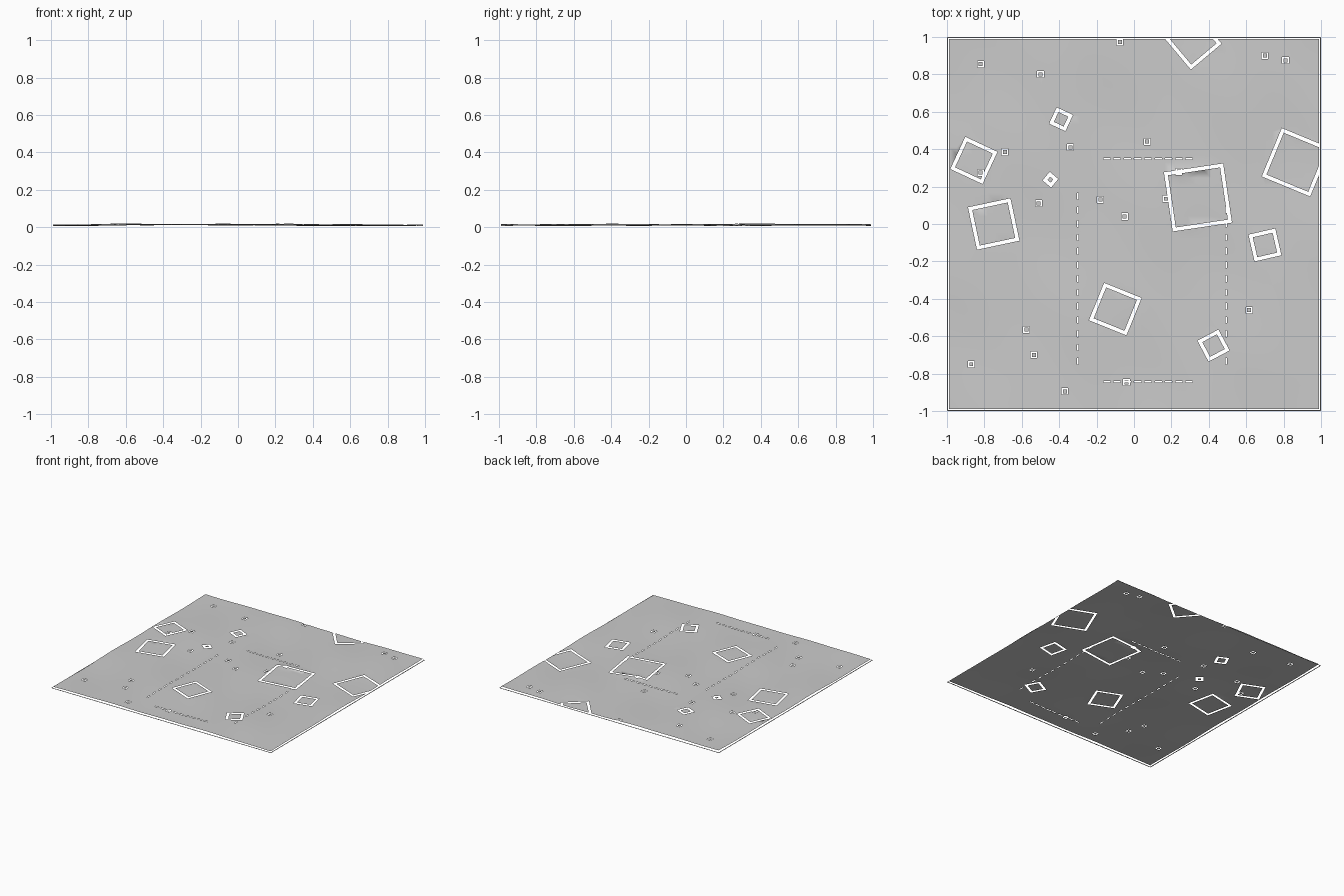
import bpy, bmesh
from math import sin, cos, radians, exp
from mathutils import Vector
from mathutils.geometry import delaunay_2d_cdt

if "Cube" in bpy.data.objects:
    bpy.data.objects.remove(bpy.data.objects["Cube"])

EDGE = 0.988      # half size of the terrain sheet

# Large open frames: x, y, side, angle
FRAMES = [(-.39, .56, .096, -25), (-.447, .237, .06, -40), (-.856, .34, .19, -25),
          (-.75, 0, .232, 12), (-.10, -.455, .216, -22), (.342, .142, .32, 8.5),
          (.866, .33, .28, -22.5), (.70, -.112, .147, 13), (.425, -.65, .127, 28),
          (.317, .977, .215, 40)]
# Small marker squares: x, y
MARKERS = [(-.82, .855), (-.5, .8), (-.075, .973), (.7, .9), (.81, .875), (-.34, .41),
           (-.69, .385), (.07, .44), (-.82, .275), (-.51, .11), (-.18, .13), (-.05, .04),
           (.24, .28), (.17, .135), (.615, -.46), (-.575, -.565), (-.535, -.70),
           (-.87, -.75), (-.37, -.895), (-.04, -.847)]

# Every opening: x, y, half width, half height, angle, gap
openings = [(x, y, s / 2, s / 2, radians(a), .019) for x, y, s, a in FRAMES]
openings += [(x, y, .0175, .0175, 0, .007) for x, y in MARKERS]
# Dashed lines forming a large rectangle
for i in range(9):
    for y in (.35, -.843):
        openings.append((-.145 + i * .055, y, .019, .004, 0, 1))
for i in range(13):
    for x in (-.3, .493):
        openings.append((x, .148 - i * .0735, .004, .017, 0, 1))


def height(x, y):
    """Gently rolling ground"""
    z = .0125 + .0028 * sin(3.1 * x + 1.3 * y + 2.4) + .002 * sin(6.3 * x - 4.2 * y + 1)
    z += .0015 * sin(9 * y + 2.5 * x) + .001 * sin(15 * x + 11 * y)
    return z + .012 * exp(-((x - .24) ** 2 + (y - .28) ** 2) / .0006)


def in_gap(p):
    for x, y, hx, hy, a, g in openings:
        dx, dy = p.x - x, p.y - y
        u = abs(dx * cos(a) + dy * sin(a))
        v = abs(-dx * sin(a) + dy * cos(a))
        if u < hx and v < hy and not (u < hx - g and v < hy - g):
            return True
    return False


points, edges = [], []


def add_loop(x, y, hx, hy, a):
    n = len(points)
    for sx, sy in ((-1, -1), (1, -1), (1, 1), (-1, 1)):
        u, v = sx * hx, sy * hy
        points.append(Vector((x + u * cos(a) - v * sin(a), y + u * sin(a) + v * cos(a))))
    edges.extend((n + i, n + (i + 1) % 4) for i in range(4))


# Outlines and a grid of ground points
add_loop(0, 0, EDGE, EDGE, 0)
for x, y, hx, hy, a, g in openings:
    add_loop(x, y, hx, hy, a)
    if g < hx:
        add_loop(x, y, hx - g, hy - g, a)
N = 48
for i in range(N + 1):
    for j in range(N + 1):
        points.append(Vector((-EDGE + 2 * EDGE * i / N, -EDGE + 2 * EDGE * j / N)))

verts, _, tris, *_ = delaunay_2d_cdt(points, edges, [], 0, 1e-5)


def make_object(name, bm):
    me = bpy.data.meshes.new(name)
    bm.to_mesh(me)
    bm.free()
    ob = bpy.data.objects.new(name, me)
    bpy.context.collection.objects.link(ob)
    return ob


# Terrain sheet with the openings left out
bm = bmesh.new()
bv = [bm.verts.new((v.x, v.y, height(v.x, v.y))) for v in verts]
for t in tris:
    c = sum((verts[i] for i in t), Vector((0, 0))) / 3
    if max(abs(c.x), abs(c.y)) < EDGE and not in_gap(c):
        bm.faces.new([bv[i] for i in t])
bmesh.ops.delete(bm, geom=[v for v in bm.verts if not v.link_faces], context='VERTS')
bm.normal_update()
for f in bm.faces:
    if f.normal.z < 0:
        f.normal_flip()
    f.smooth = True
make_object("terrain_sheet", bm)

# Narrow border strip around the sheet
bm = bmesh.new()
corners = ((-1, -1), (1, -1), (1, 1), (-1, 1))
outer = [bm.verts.new((x, y, 0)) for x, y in corners]
inner = [bm.verts.new((x * .994, y * .994, .002)) for x, y in corners]
for i in range(4):
    k = (i + 1) % 4
    bm.faces.new((outer[i], outer[k], inner[k], inner[i]))
make_object("border_strip", bm)
